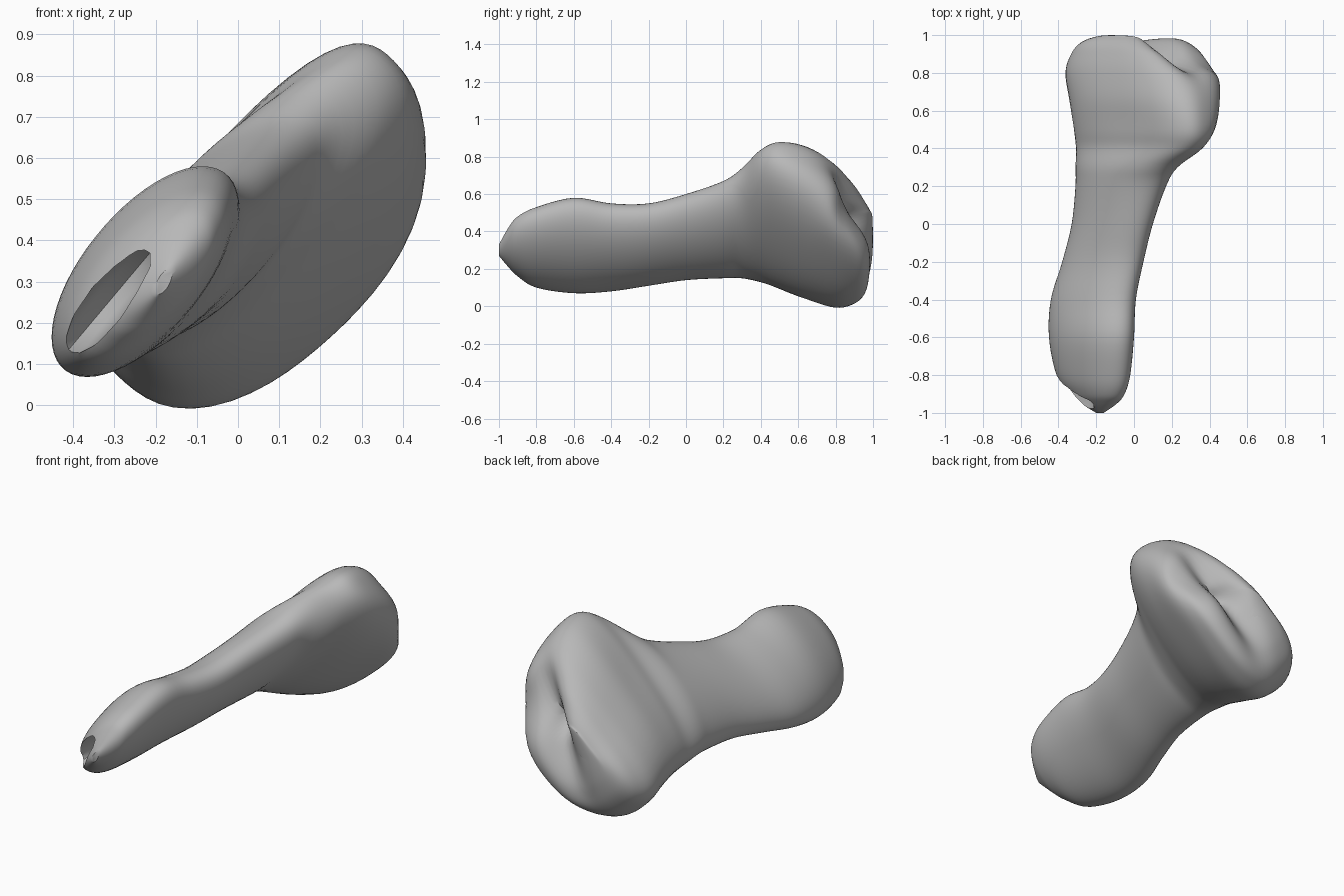
import bpy, bmesh
from math import cos, sin, acos, exp, pi, radians
from mathutils import Matrix, Vector

default_cube = bpy.data.objects.get("Cube")
if default_cube:
    bpy.data.objects.remove(default_cube, do_unlink=True)

# Material
bone_grey = bpy.data.materials.new("bone grey")
bone_grey.use_nodes = True
tone = (.48, .48, .48, 1)
bone_grey.diffuse_color = tone
bone_grey.node_tree.nodes["Principled BSDF"].inputs["Base Color"].default_value = tone

# Bone cross-sections: y, left x, right x, low z, high z, lean along the x-z diagonal
SECTIONS = [
    (-1, -.2, -.16, .27, .33, .6), (-.95, -.28, -.09, .21, .42, .6),
    (-.9, -.34, -.05, .16, .48, .6), (-.8, -.41, -.02, .1, .53, .62),
    (-.6, -.45, 0, .07, .58, .62), (-.4, -.44, .01, .08, .55, .62),
    (-.2, -.38, .05, .11, .55, .62), (0, -.33, .1, .14, .6, .63),
    (.2, -.31, .17, .15, .67, .66), (.3, -.31, .23, .15, .74, .71),
    (.4, -.31, .36, .13, .84, .77), (.5, -.32, .42, .1, .88, .72),
    (.65, -.34, .44, .05, .85, .62), (.8, -.36, .43, .01, .76, .54),
    (.9, -.33, .37, .03, .66, .42), (.96, -.28, .29, .08, .57, .25),
    (.99, -.21, .21, .16, .52, .15), (1, -.14, .1, .25, .49, .1),
    (1, -.03, -.01, .36, .38, .1),
]
SIDES = 56
STEPS = 5


def smooth_between(a, b, c, d, t):
    """Catmull-Rom blend from b to c."""
    return b + t * (c - a + t * (2*a - 5*b + 4*c - d + t * (3*(b - c) + d - a))) / 2


def refined(rows):
    last = len(rows) - 1
    for i in range(last):
        quad = [rows[max(0, min(last, i + k))] for k in (-1, 0, 1, 2)]
        for s in range(STEPS):
            yield [smooth_between(*column, s / STEPS) for column in zip(*quad)]
    yield rows[-1]


def ramp(value, start, end):
    t = max(0, min(1, (value - start) / (end - start)))
    return t * t * (3 - 2 * t)


def bell(value, centre, width):
    return exp(-((value - centre) / width) ** 2)


def joint_groove(p):
    """Depth of the groove, pit and upper dent pressed into the joint face."""
    across, along = (p.x - p.z) * .71, (p.x + p.z) * .71
    middle = -.22 - .22 * (along - .45)
    groove = .12 * bell(across, middle, .09) * bell(along, .45, .3)
    pit = .07 * bell(across, -.24, .05) * bell(along, .42, .06)
    dent = .06 * bell(across, -.08, .13) * bell(along, .62, .15)
    return ramp(p.y, .62, .92) * (groove + pit + dent)


# Bone body lofted through the sections, the head blunter and bowed to its lower side
bm = bmesh.new()
rings = []
for y, x0, x1, z0, z1, lean in refined(SECTIONS):
    half = acos(lean) / 2
    head = ramp(y, .2, .6)
    ring = []
    for k in range(SIDES):
        b = 2 * pi * k / SIDES
        shift = .022 * head * sin(b) ** 2
        blunt = (1 + .1 * head * sin(2 * b) ** 2) / (1 + .055 * head)
        p = Vector(((x0 + x1 + (x1 - x0) * blunt * cos(b + half)) / 2 + shift, y,
                    (z0 + z1 + (z1 - z0) * blunt * cos(b - half)) / 2 - shift))
        p.y -= joint_groove(p)
        ring.append(bm.verts.new(p))
    rings.append(ring)
for lower, upper in zip(rings, rings[1:]):
    for k in range(SIDES):
        n = (k + 1) % SIDES
        bm.faces.new((lower[k], lower[n], upper[n], upper[k]))
for ring in (rings[0], rings[-1]):
    bm.faces.new(ring)
bmesh.ops.recalc_face_normals(bm, faces=bm.faces)


def make_object(name, mesh_data):
    mesh = bpy.data.meshes.new(name)
    mesh_data.to_mesh(mesh)
    mesh_data.free()
    mesh.materials.append(bone_grey)
    obj = bpy.data.objects.new(name, mesh)
    bpy.context.collection.objects.link(obj)
    return obj


bone = make_object("bone", bm)

# Faceted hollow in the narrow end
bm = bmesh.new()
shape = (Matrix.Translation((-.31, -.86, .255))
         @ Matrix.Rotation(radians(-50), 4, "Y")
         @ Matrix.Diagonal((.18, .2, .053, 1)))
bmesh.ops.create_icosphere(bm, subdivisions=2, radius=1, matrix=shape)
hollow_cutter = make_object("hollow_cutter", bm)
hollow_cutter.hide_render = True

bpy.ops.object.select_all(action="DESELECT")
bone.select_set(True)
bpy.context.view_layer.objects.active = bone
cut = bone.modifiers.new("hollow", "BOOLEAN")
cut.operation = "DIFFERENCE"
cut.solver = "EXACT"
cut.object = hollow_cutter
bpy.ops.object.modifier_apply(modifier=cut.name)
bpy.data.objects.remove(hollow_cutter, do_unlink=True)
bpy.ops.object.shade_smooth_by_angle(angle=radians(35))
